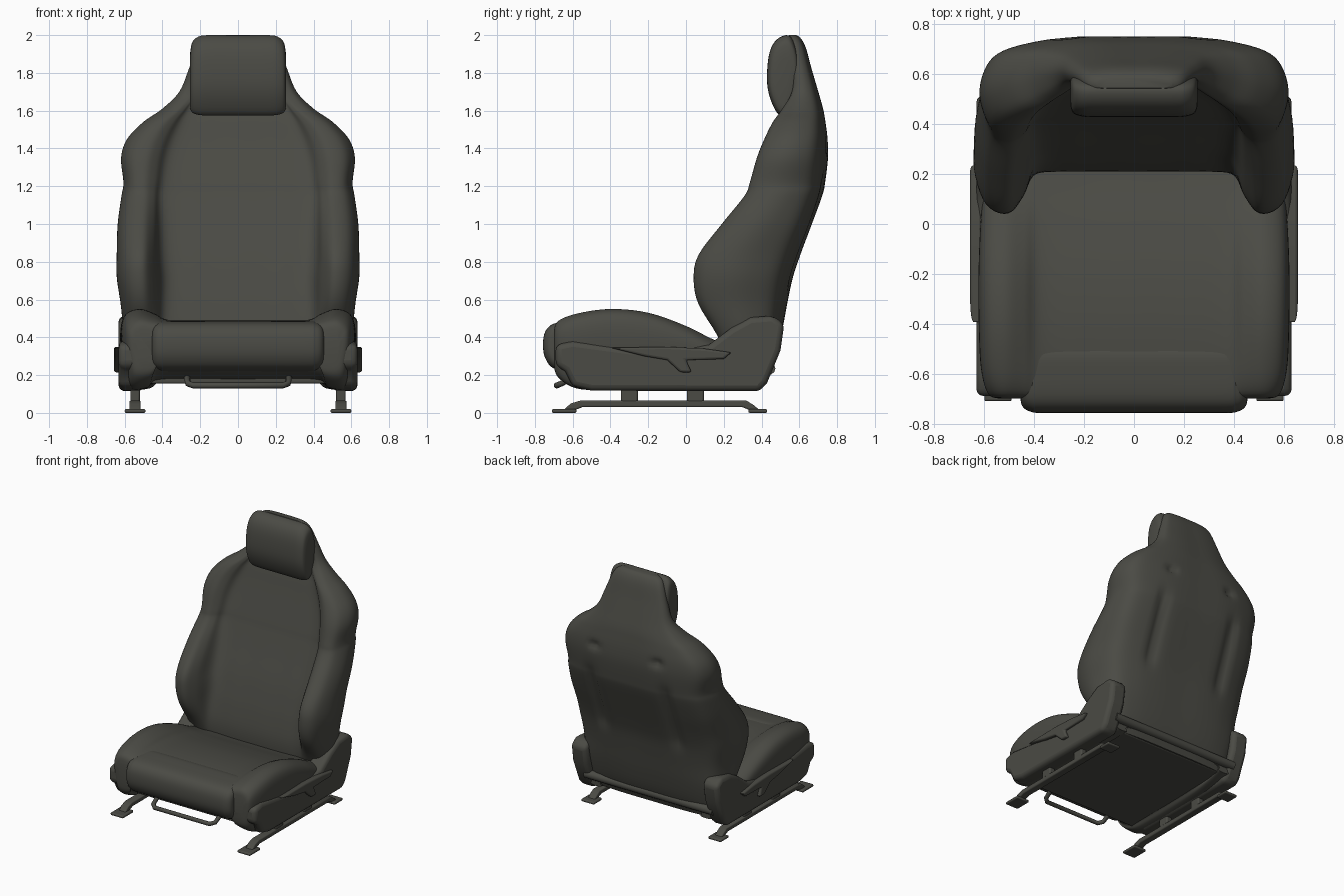
import bpy, bmesh, math
from mathutils import Vector

if "Cube" in bpy.data.objects:
    bpy.data.objects.remove(bpy.data.objects["Cube"])

mat = bpy.data.materials.new("charcoal grey")
mat.diffuse_color = (0.07, 0.07, 0.059, 1)
mat.use_nodes = True
mat.node_tree.nodes["Principled BSDF"].inputs["Base Color"].default_value = mat.diffuse_color


def finish(name, bm, angle=40, bevel=0, segs=3):
    bmesh.ops.recalc_face_normals(bm, faces=bm.faces[:])
    me = bpy.data.meshes.new(name)
    bm.to_mesh(me)
    bm.free()
    me.materials.append(mat)
    ob = bpy.data.objects.new(name, me)
    bpy.context.collection.objects.link(ob)
    bpy.ops.object.select_all(action='DESELECT')
    ob.select_set(True)
    bpy.context.view_layer.objects.active = ob
    bpy.ops.object.shade_smooth_by_angle(angle=math.radians(angle))
    if bevel:
        m = ob.modifiers.new("bevel", 'BEVEL')
        m.width, m.segments, m.limit_method = bevel, segs, 'ANGLE'
        m.angle_limit = math.radians(40)
    return ob


def spline(pts, sub, closed):
    """Catmull-Rom curve passing through the points."""
    pts = [Vector(p) for p in pts]
    n, out = len(pts), []
    get = (lambda i: pts[i % n]) if closed else (lambda i: pts[max(0, min(n - 1, i))])
    for i in range(n if closed else n - 1):
        a, b, c, d = get(i - 1), get(i), get(i + 1), get(i + 2)
        for k in range(sub):
            t = k / sub
            out.append(0.5 * (2 * b + (c - a) * t + (2 * a - 5 * b + 4 * c - d) * t * t
                              + (3 * b - a - 3 * c + d) * t ** 3))
    if not closed:
        out.append(pts[-1])
    return out


def skin(name, rings, sub, dent=None):
    """Smooth surface through closed rings, capped at both ends."""
    cols = [spline(c, sub, False) for c in zip(*[spline(r, sub, True) for r in rings])]
    bm = bmesh.new()
    g = [[bm.verts.new(p) for p in c] for c in cols]
    n = len(g)
    for i in range(n):
        for j in range(len(g[0]) - 1):
            bm.faces.new((g[i][j], g[(i + 1) % n][j], g[(i + 1) % n][j + 1], g[i][j + 1]))
    bm.faces.new([c[0] for c in g])
    bm.faces.new([c[-1] for c in g])
    if dent:
        bmesh.ops.recalc_face_normals(bm, faces=bm.faces[:])
        bm.normal_update()
        for v in bm.verts:
            dent(v)
    return finish(name, bm, 60)


def loft(name, halves, sub, dent=None):
    """Skin through half rings mirrored in x."""
    skin(name, [h + [(-p[0], p[1], p[2]) for p in h[-2:0:-1]] for h in halves], sub, dent)


def pad(name, prof, centre, stations):
    """Cushion: (y, z) profile shrinking toward centre at its rounded ends."""
    cy, cz = centre
    st = [(-x, s) for x, s in stations] + [(x, s) for x, s in stations[::-1]]
    skin(name, [[(x, cy + (y - cy) * s, cz + (z - cz) * s) for y, z in prof] for x, s in st], 4)


def prism(name, prof, x0, x1, bevel=0.01):
    """Side profile in (y, z) extruded across x."""
    bm = bmesh.new()
    a = [bm.verts.new((x0, y, z)) for y, z in prof]
    b = [bm.verts.new((x1, y, z)) for y, z in prof]
    bm.faces.new(a)
    bm.faces.new(b)
    for i in range(len(a)):
        j = (i + 1) % len(a)
        bm.faces.new((a[i], a[j], b[j], b[i]))
    return finish(name, bm, 40, bevel)


def box(name, x0, x1, y0, y1, z0, z1, bevel=0.01):
    return prism(name, [(y0, z0), (y1, z0), (y1, z1), (y0, z1)], x0, x1, bevel)


def tube(name, pts, r):
    cu = bpy.data.curves.new(name, 'CURVE')
    cu.dimensions = '3D'
    cu.bevel_depth, cu.bevel_resolution, cu.use_fill_caps = r, 3, True
    s = cu.splines.new('POLY')
    s.points.add(len(pts) - 1)
    for p, q in zip(s.points, pts):
        p.co = (*q, 1)
    cu.materials.append(mat)
    bpy.context.collection.objects.link(bpy.data.objects.new(name, cu))


def mix(a, b, t):
    return a + (b - a) * t


# Backrest: height, half width, bolster front, centre front, back, panel half width, bolster peak x
back_rows = [
    (0.16, .54, .30, .30, .42, .36, .47), (0.28, .56, .23, .225, .47, .36, .48),
    (0.42, .60, .16, .21, .505, .37, .49), (0.58, .62, .065, .235, .535, .38, .50),
    (0.72, .64, .042, .27, .565, .38, .505), (0.84, .64, .07, .305, .605, .39, .505),
    (1.00, .635, .19, .36, .665, .39, .505), (1.15, .615, .31, .41, .72, .39, .50),
    (1.22, .605, .338, .43, .735, .38, .50), (1.35, .617, .375, .47, .75, .36, .49),
    (1.45, .585, .415, .50, .748, .33, .46), (1.54, .50, .46, .525, .737, .29, .40),
    (1.61, .40, .51, .545, .725, .25, .32), (1.70, .31, .56, .56, .70, .20, .25),
    (1.82, .26, .565, .565, .665, .18, .22), (1.93, .22, .55, .55, .635, .15, .18),
    (1.98, .19, .54, .54, .61, .13, .16), (2.00, .15, .545, .545, .585, .10, .13)]


def back_ring(z, w, yf, yc, yb, xi, xp):
    k = max(0, min(1, (z - 1.0) / .35))
    return [(0, yc, z), (xi * .55, yc, z), (xi, mix(yc, yf, .07), z),
            (mix(xi, xp, .5), mix(yc, yf, .67), z), (xp, yf, z),
            (mix(xp, w, .65), mix(yf, yb, .07), z), (w, mix(yf, yb, .34), z),
            (w * .98, mix(yf, yb, .61), z), (w * .885, mix(yf, yb, mix(.85, .82, k)), z),
            (w * .66, mix(yf, yb, mix(.96, .94, k)), z), (w * .37, yb, z), (0, yb, z)]


def back_dent(v):
    # upright folds and small hollows in the rear shell
    if v.normal.y > 0.4:
        x, z = abs(v.co.x), v.co.z
        d = math.exp(-((x - .32) / .035) ** 2) / (1 + math.exp((abs(z - .97) - .25) * 40))
        d += math.exp(-((x - .27) / .03) ** 2 - ((z - 1.42) / .03) ** 2)
        v.co.y -= 0.032 * d


loft("backrest", [back_ring(*r) for r in back_rows], 5, back_dent)

# Headrest pad
pad("headrest", [(.50, 1.575), (.455, 1.64), (.43, 1.74), (.435, 1.87), (.46, 1.95), (.505, 1.992),
                 (.555, 1.99), (.59, 1.9), (.595, 1.75), (.56, 1.62)], (.55, 1.70),
    [(.255, .6), (.251, .75), (.24, .89), (.21, .975), (.17, 1), (.06, 1)])

# Seat cushion: y, half width, bolster top, centre top, bottom
seat_rows = [
    (-.70, .54, .42, .41, .27), (-.68, .585, .483, .455, .20), (-.58, .613, .525, .48, .14),
    (-.40, .622, .55, .487, .13), (-.20, .623, .53, .467, .13), (0, .615, .46, .42, .13),
    (.15, .60, .385, .372, .13), (.30, .575, .33, .33, .14), (.43, .55, .29, .29, .16)]


def seat_ring(y, w, zb, zc, z0):
    return [(0, y, zc), (.2, y, zc), (.37, y, zc + .005), (.44, y, mix(zc, zb, .6)),
            (.52, y, zb), (mix(.52, w, .75), y, zb - .03), (w, y, mix(zb, z0, .3)),
            (w * .98, y, mix(zb, z0, .7)), (w * .93, y, z0), (w * .78, y, z0),
            (.4, y, z0 + .04), (0, y, z0 + .04)]


loft("seat cushion", [seat_ring(*r) for r in seat_rows], 5)
pad("cushion front roll", [(-.70, .235), (-.745, .29), (-.757, .36), (-.745, .43), (-.70, .472),
                           (-.6, .487), (-.5, .482), (-.45, .4), (-.5, .25), (-.6, .215)], (-.6, .35),
    [(.455, .65), (.45, .8), (.435, .91), (.41, .975), (.37, 1), (.12, 1)])

# Lower rear cross tube
tube("rear cross tube", [(-.55, .44, .235), (.55, .44, .235)], .033)

for s, side in ((1, "right"), (-1, "left")):
    # Side trim with recliner cover
    prism(side + " side trim", [(-.69, .25), (-.64, .22), (-.60, .14), (-.5, .118), (.39, .115),
                                (.43, .16), (.50, .33), (.52, .47), (.46, .515), (.34, .505),
                                (.24, .45), (.12, .36), (0, .34), (-.3, .34), (-.6, .38), (-.69, .36)],
          s * .50, s * .632, .03)
    # Raised control panel and lever
    prism(side + " control lever", [(-.40, .345), (-.22, .30), (-.1, .28), (-.03, .215), (.03, .215),
                                    (.0, .28), (.20, .285), (.24, .32), (.1, .34), (-.1, .35)],
          s * .61, s * .657, .012)
    # Floor rail with feet
    prism(side + " floor rail", [(-.66, .005), (-.6, .01), (-.55, .03), (.3, .03), (.36, .005),
                                 (.40, .005), (.36, .04), (.32, .065), (-.56, .065), (-.61, .05)],
          s * .515, s * .575, .008)
    for y0, y1, end in ((-.71, -.58, "front"), (.33, .43, "rear")):
        box(f"{side} {end} foot", s * .49, s * .60, y0, y1, 0, .02, .008)
    # Rail mounts
    for y, end in ((-.30, "front"), (.05, "rear")):
        box(f"{side} {end} rail mount", s * .52, s * .57, y - .045, y + .045, .05, .14)

# Slide adjustment handle
half = [(.27, -.40, .20), (.27, -.60, .19), (.265, -.66, .155), (.235, -.685, .145)]
tube("slide handle", half + [(-x, y, z) for x, y, z in half[::-1]], .016)
box("under seat panel", -.48, .48, -.58, .41, .155, .22)
